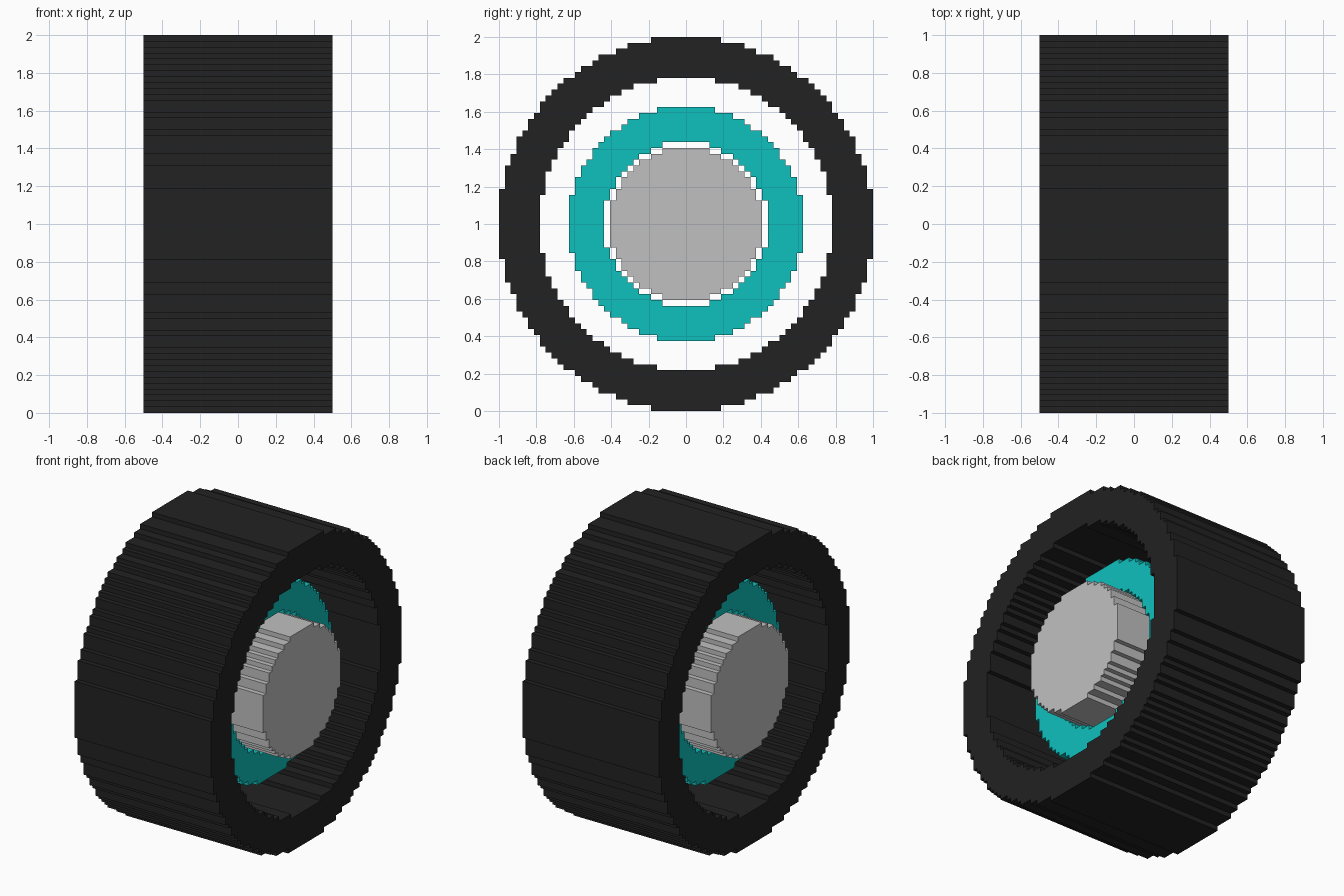
import bpy
import bmesh
import math

VOXEL = 1 / 32  # the wheel is 64 cells across

cube = bpy.data.objects.get("Cube")
if cube:
    bpy.data.objects.remove(cube, do_unlink=True)


def make_material(name, color):
    mat = bpy.data.materials.new(name)
    mat.use_nodes = True
    mat.diffuse_color = (*color, 1)
    bsdf = mat.node_tree.nodes["Principled BSDF"]
    bsdf.inputs["Base Color"].default_value = (*color, 1)
    bsdf.inputs["Roughness"].default_value = 0.8
    return mat


def stepped_ring(name, outer, inner, half_width, mat):
    """Ring (or disc) of square cells round the x axis: one quarter, then mirrored."""
    bm = bmesh.new()
    size = math.ceil(outer)
    for j in range(size):
        for k in range(size):
            radius = math.hypot(j + 0.5, k + 0.5)
            if inner < radius <= outer:
                corners = ((j, k), (j + 1, k), (j + 1, k + 1), (j, k + 1))
                bm.faces.new([bm.verts.new((-half_width, a * VOXEL, b * VOXEL))
                              for a, b in corners])
    bmesh.ops.remove_doubles(bm, verts=bm.verts[:], dist=VOXEL / 10)

    # Extrude along the axle, keeping the back cap
    extruded = bmesh.ops.extrude_face_region(bm, geom=bm.faces[:], use_keep_orig=True)
    moved = [g for g in extruded["geom"] if isinstance(g, bmesh.types.BMVert)]
    bmesh.ops.translate(bm, verts=moved, vec=(2 * half_width, 0, 0))

    # Open the two cut sides where the quarters meet
    seam = [f for f in bm.faces
            if all(abs(v.co.y) < 1e-5 for v in f.verts)
            or all(abs(v.co.z) < 1e-5 for v in f.verts)]
    bmesh.ops.delete(bm, geom=seam, context='FACES')
    bmesh.ops.recalc_face_normals(bm, faces=bm.faces[:])
    bmesh.ops.dissolve_limit(bm, angle_limit=math.radians(1),
                             verts=bm.verts[:], edges=bm.edges[:])
    # Make sure the end cap at +x faces outward
    cap = max(bm.faces, key=lambda f: f.calc_center_median().x)
    if cap.normal.x < 0:
        bmesh.ops.reverse_faces(bm, faces=bm.faces[:])

    mesh = bpy.data.meshes.new(name)
    bm.to_mesh(mesh)
    bm.free()
    mesh.materials.append(mat)
    obj = bpy.data.objects.new(name, mesh)
    bpy.context.collection.objects.link(obj)
    obj.location.z = 1
    mirror = obj.modifiers.new("quarters", 'MIRROR')
    mirror.use_axis = (False, True, True)
    mirror.merge_threshold = 0.001
    return obj


rubber = make_material("black rubber", (0.0159, 0.0159, 0.0159))
teal = make_material("teal", (0.0045, 0.53, 0.51))
metal = make_material("light grey", (0.53, 0.53, 0.53))

# Tyre, inner rim and hub, radii in cells
stepped_ring("tyre", 32, 25, 0.5, rubber)
stepped_ring("rim", 20.1, 14, 0.25, teal)
stepped_ring("hub", 13, 0, 0.47, metal)
